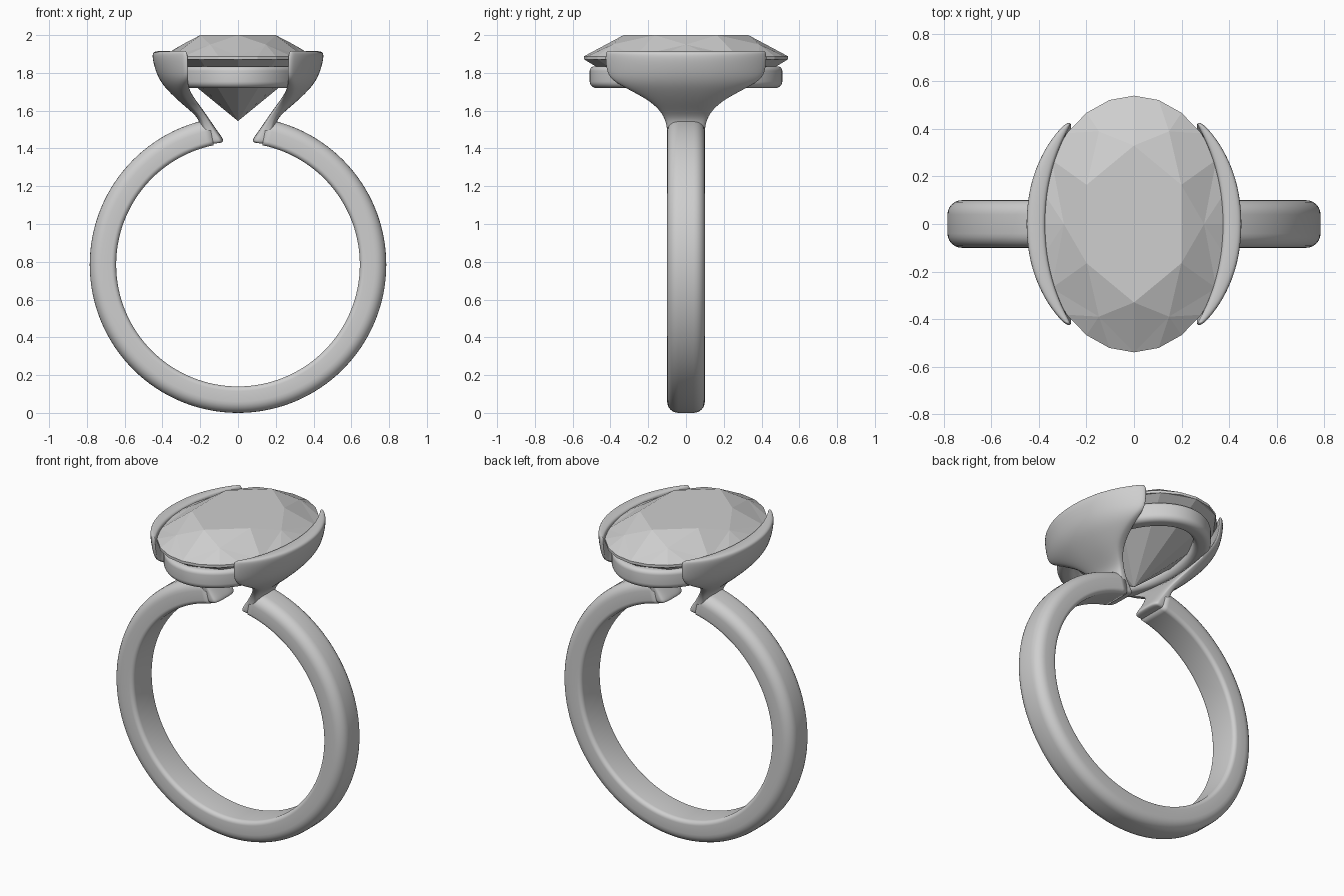
import bpy, bmesh
from math import sin, cos, pi, sqrt, radians, copysign

if "Cube" in bpy.data.objects:
    bpy.data.objects.remove(bpy.data.objects["Cube"])


def material(name, value):
    mat = bpy.data.materials.new(name)
    mat.use_nodes = True
    colour = (value, value, value, 1)
    mat.diffuse_color = colour
    mat.node_tree.nodes["Principled BSDF"].inputs["Base Color"].default_value = colour
    return mat


silver = material("silver grey", 0.62)


def finish(name, bm, smooth):
    bmesh.ops.recalc_face_normals(bm, faces=bm.faces)
    mesh = bpy.data.meshes.new(name)
    bm.to_mesh(mesh)
    bm.free()
    mesh.materials.append(silver)
    obj = bpy.data.objects.new(name, mesh)
    bpy.context.collection.objects.link(obj)
    if smooth:
        for p in mesh.polygons:
            p.use_smooth = True
    return obj


def loft(name, rings, closed):
    """Skin a list of equal point rings; open lofts get strip caps."""
    bm = bmesh.new()
    rows = [[bm.verts.new(p) for p in ring] for ring in rings]
    n = len(rows[0])
    pairs = list(zip(rows, rows[1:])) + ([(rows[-1], rows[0])] if closed else [])
    for a, b in pairs:
        for i in range(n):
            j = (i + 1) % n
            bm.faces.new((a[i], a[j], b[j], b[i]))
    if not closed:
        for row in (rows[0], rows[-1]):
            for i in range(n // 2):
                quad = [row[i], row[i + 1], row[n - i - 1], row[(n - i) % n]]
                bm.faces.new(list(dict.fromkeys(quad)))
    return finish(name, bm, True)


def rounded_box(half_w, low, high, r_low, r_high, steps=6):
    """Rounded rectangle as (side, height) points."""
    pts = []
    for sx, top, start in ((1, 1, 0), (-1, 1, 90), (-1, 0, 180), (1, 0, 270)):
        r = r_high if top else r_low
        cx = sx * (half_w - r)
        cy = high - r if top else low + r
        for k in range(steps + 1):
            a = radians(start + 90 * k / steps)
            pts.append((cx + r * cos(a), cy + r * sin(a)))
    return pts


# Open band
section = rounded_box(0.1, 0.645, 0.785, 0.025, 0.06)
gap, steps = radians(11.5), 120
band = []
for k in range(steps + 1):
    a = gap + (2 * pi - 2 * gap) * k / steps
    band.append([(r * sin(a), y, 0.785 + r * cos(a)) for y, r in section])
loft("band", band, False)

# Oval collar under the stone
collar_section = rounded_box(0.05, 1.72, 1.835, 0.035, 0.025)
loft("collar", [[((0.31 + u) * cos(a), (0.46 + u) * sin(a), z)
                 for u, z in collar_section]
                for a in (2 * pi * k / 96 for k in range(96))], True)

# Half bezel flaring up from the band end: inner x, inner z, outer x, outer z, half width
levels = [
    (0.090, 1.428, 0.150, 1.425, 0.085),
    (0.074, 1.438, 0.160, 1.430, 0.098),
    (0.085, 1.460, 0.180, 1.460, 0.099),
    (0.118, 1.505, 0.200, 1.510, 0.100),
    (0.155, 1.560, 0.208, 1.560, 0.112),
    (0.190, 1.610, 0.265, 1.610, 0.145),
    (0.228, 1.660, 0.325, 1.660, 0.205),
    (0.290, 1.720, 0.386, 1.720, 0.320),
    (0.340, 1.760, 0.415, 1.760, 0.392),
    (0.362, 1.800, 0.435, 1.800, 0.418),
    (0.374, 1.860, 0.453, 1.860, 0.427),
    (0.375, 1.900, 0.457, 1.900, 0.427),
    (0.382, 1.916, 0.446, 1.916, 0.418),
]
N = 36


def bezel_ring(xi, zi, xo, zo, w):
    ring = []
    for i in range(N):
        a = 2 * pi * i / N
        c, s = cos(a), sin(a)
        y = w * copysign(abs(c) ** 0.75, c)
        t = 0.5 + 0.5 * copysign(abs(s) ** 0.5, s)
        bend = sqrt(1 - (y / 0.565) ** 2)
        ring.append(((xi + (xo - xi) * t) * bend, y, zi + (zo - zi) * t))
    return ring


bezel = loft("bezel_arms", [bezel_ring(*lv) for lv in levels], False)
bezel.modifiers.new("both sides", 'MIRROR').use_mirror_merge = False
bezel.modifiers.new("smooth", 'SUBSURF').levels = 2
bezel.modifiers["smooth"].render_levels = 2

# Faceted oval stone
bm = bmesh.new()


def oval(count, rx, ry, z, offset=0.0):
    return [bm.verts.new((rx * cos(a), ry * sin(a), z))
            for a in (2 * pi * (k + offset) / count for k in range(count))]


table = oval(6, 0.23, 0.33, 2.0, 0.5)
stars = oval(6, 0.295, 0.45, 1.95)
girdle = oval(24, 0.40, 0.54, 1.888)
lower = oval(24, 0.40, 0.54, 1.872)
culet = bm.verts.new((0, 0, 1.545))
bm.faces.new(table)
for k in range(6):
    nxt = stars[(k + 1) % 6]
    bm.faces.new((table[k - 1], stars[k], table[k]))
    corner = girdle[4 * k + 2]
    bm.faces.new((table[k], stars[k], corner))
    bm.faces.new((table[k], corner, nxt))
    for j in range(-2, 2):
        bm.faces.new((stars[k], girdle[(4 * k + j) % 24], girdle[(4 * k + j + 1) % 24]))
for k in range(24):
    j = (k + 1) % 24
    bm.faces.new((girdle[k], lower[k], lower[j], girdle[j]))
for k in range(0, 24, 2):
    a, b, c = lower[k], lower[k + 1], lower[(k + 2) % 24]
    bm.faces.new((a, c, b))
    bm.faces.new((a, culet, c))
finish("stone", bm, False)
